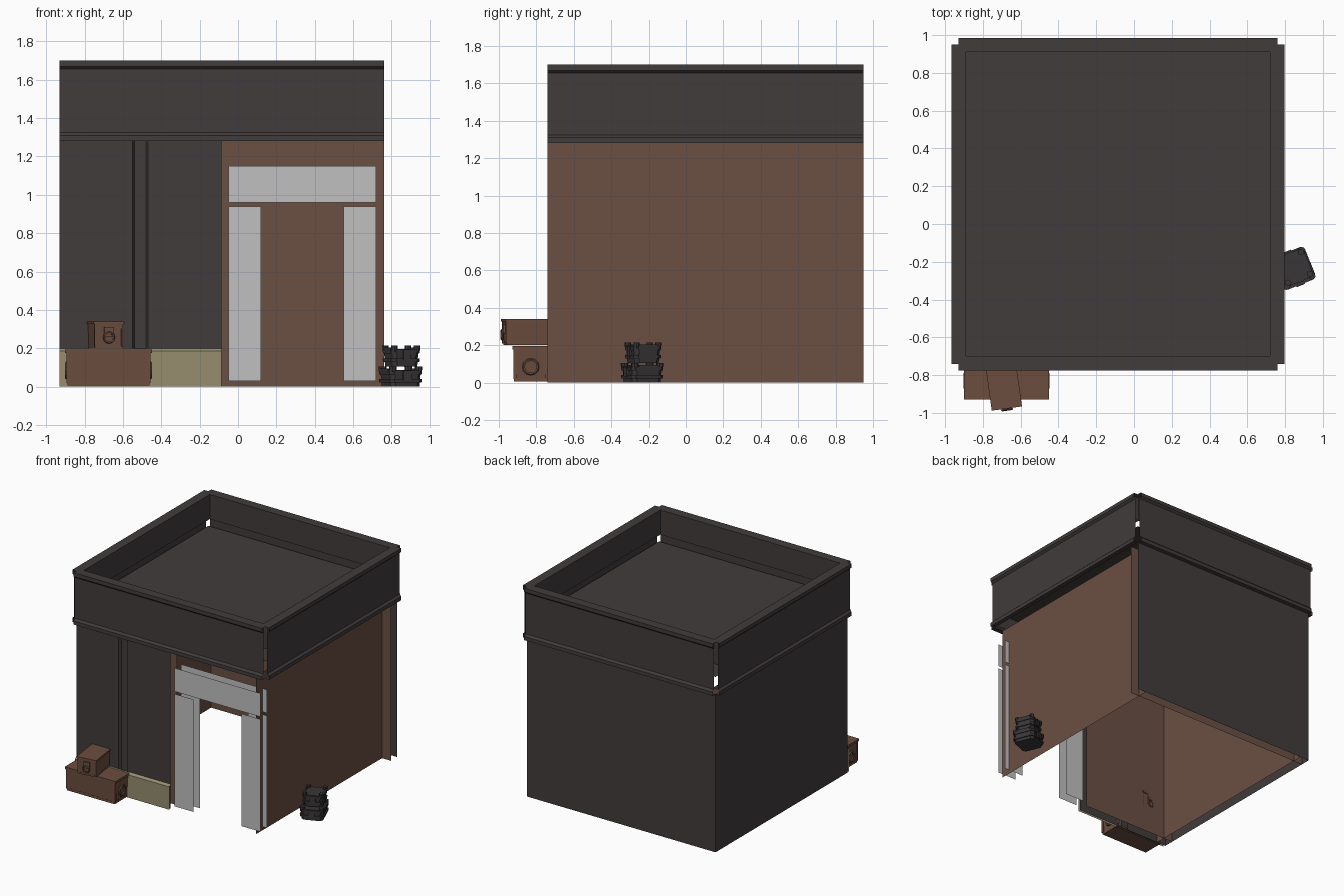
import bpy
import bmesh
from math import radians, pi
from mathutils import Vector, Matrix

old = bpy.data.objects.get("Cube")
if old:
    bpy.data.objects.remove(old)


def material(name, rgb):
    m = bpy.data.materials.new(name)
    m.use_nodes = True
    m.diffuse_color = (*rgb, 1)
    m.node_tree.nodes["Principled BSDF"].inputs["Base Color"].default_value = (*rgb, 1)
    return m


DARK = material("charcoal panel", (0.054, 0.045, 0.045))
BROWN = material("brown wall", (0.147, 0.08, 0.056))
GREY = material("light grey trim", (0.527, 0.527, 0.527))
BEIGE = material("beige skirting", (0.305, 0.266, 0.159))
LEATHER = material("chest brown", (0.15, 0.075, 0.05))
IRON = material("dark case", (0.042, 0.037, 0.038))

# Building square and heights
CX, CY, H = -0.085, 0.105, 0.845
X0, X1, Y0, Y1 = CX - H, CX + H, CY - H, CY + H
GAP = 0.08
EAVE = 1.28


def finish(name, bm, mat, matrix=None):
    if matrix:
        bm.transform(matrix)
    mesh = bpy.data.meshes.new(name)
    bm.to_mesh(mesh)
    bm.free()
    mesh.materials.append(mat)
    ob = bpy.data.objects.new(name, mesh)
    bpy.context.collection.objects.link(ob)
    return ob


def sheet(name, path, sweep, mat, matrix=None):
    """Open surface: a polyline swept along one vector."""
    bm = bmesh.new()
    a = [bm.verts.new(p) for p in path]
    b = [bm.verts.new(Vector(p) + Vector(sweep)) for p in path]
    for i in range(len(path) - 1):
        bm.faces.new((a[i], a[i + 1], b[i + 1], b[i]))
    return finish(name, bm, mat, matrix)


def wall(name, p, q, mat, z0=0, z1=EAVE):
    return sheet(name, [(*p, z0), (*q, z0)], (0, 0, z1 - z0), mat)


def box(name, centre, size, mat, matrix=None, taper=1, bevel=0):
    """Box whose bottom may be narrower than its top."""
    bm = bmesh.new()
    bmesh.ops.create_cube(bm, size=1)
    for v in bm.verts:
        k = taper if v.co.z < 0 else 1
        v.co = Vector((v.co.x * size[0] * k, v.co.y * size[1] * k, v.co.z * size[2])) + Vector(centre)
    if bevel:
        upright = [e for e in bm.edges if abs(e.verts[0].co.z - e.verts[1].co.z) > size[2] / 2]
        bmesh.ops.bevel(bm, geom=upright, offset=bevel, segments=1, affect='EDGES')
    return finish(name, bm, mat, matrix)


def ring(name, centre, radius, tube, mat, matrix, axis):
    bpy.ops.mesh.primitive_torus_add(major_segments=12, minor_segments=5,
                                     major_radius=radius, minor_radius=tube)
    ob = bpy.context.object
    ob.name = name
    ob.data.transform(matrix @ Matrix.Translation(centre) @ Matrix.Rotation(pi / 2, 4, axis))
    ob.data.materials.append(mat)


# Outer and inner wall skins
wall("left_outer_wall", (X0, Y0), (X0, Y1), DARK)
wall("back_outer_wall", (X0, Y1), (X1, Y1), DARK)
wall("left_inner_wall", (X0 + GAP, Y0), (X0 + GAP, Y1), BROWN)
wall("back_inner_wall", (X0, Y1 - GAP), (X1, Y1 - GAP), BROWN)
wall("right_inner_wall", (X1 - GAP, Y0), (X1 - GAP, Y1), BROWN)
wall("front_inner_wall", (X0, Y0 + GAP), (CX, Y0 + GAP), BROWN)

# Front panel with a vertical groove
groove = [(X0, 0), (-0.55, 0), (-0.54, 0.02), (-0.48, 0.02), (-0.47, 0), (CX, 0)]
sheet("front_panel", [(x, Y0 + d, 0) for x, d in groove], (0, 0, EAVE), DARK)

# Skirting with a sloped top
skirt = [(-0.018, 0), (-0.018, 0.185), (0, 0.2)]
sheet("front_skirting", [(X0, Y0 + d, z) for d, z in skirt], (H, 0, 0), BEIGE)

# Door surround on both faces of the opening
for side, y in (("outer", Y0), ("inner", Y0 + GAP)):
    wall(side + "_lintel", (-0.05, y), (0.72, y), GREY, 0.96, 1.15)
    for end, x in (("near", -0.05), ("far", 0.55)):
        wall(f"{side}_{end}_jamb", (x, y), (x + 0.17, y), GREY, 0.03, 0.94)

# Roof deck and the four parapet lengths
sheet("roof_deck", [(X0, Y0, 1.42), (X1, Y0, 1.42)], (0, 2 * H, 0), DARK)
parapet = [(0, 1.28), (0.036, 1.28), (0.036, 1.31), (0.02, 1.325), (0.02, 1.655),
           (0.036, 1.67), (0.036, 1.7), (-0.04, 1.7), (-0.04, 1.5)]
for i, side in enumerate(("front", "right", "back", "left")):
    place = Matrix.Translation((CX, CY, 0)) @ Matrix.Rotation(i * pi / 2, 4, 'Z')
    sheet(side + "_parapet", [(-H, -H - d, z) for d, z in parapet], (2 * H, 0, 0), DARK, place)


def chest(name, place, w, d, h, ends):
    """Tapered trunk with a rim, corner straps and ring pulls."""
    box(name + "_body", (0, 0, h * 0.46), (w, d, h * 0.92), LEATHER, place, taper=0.95)
    box(name + "_lid", (0, 0, h * 0.95), (w + 0.012, d + 0.012, h * 0.1), LEATHER, place)
    box(name + "_foot", (0, 0, h * 0.05), (w * 0.97, d * 0.97, h * 0.1), LEATHER, place)
    for sx in (-1, 1):
        for sy in (-1, 1):
            box(name + "_strap", (sx * w * 0.47, sy * d * 0.46, h * 0.5),
                (w * 0.06, d * 0.09, h * 0.86), LEATHER, place, taper=0.97)
    for s in (-1, 1):
        if ends == 'X':
            ring(name + "_handle", (s * w * 0.5, 0, h * 0.42), 0.038, 0.008, LEATHER, place, 'Y')
        else:
            box(name + "_latch", (0, s * d * 0.5, h * 0.62), (0.05, 0.02, h * 0.35), LEATHER, place)
            ring(name + "_ring", (0, s * (d * 0.5 + 0.012), h * 0.4), 0.026, 0.006, LEATHER, place, 'X')


chest("large_chest", Matrix.Translation((-0.675, -0.83, 0.005)), 0.44, 0.185, 0.19, 'X')
chest("small_chest", Matrix.Translation((-0.695, -0.82, 0.2)) @ Matrix.Rotation(radians(8), 4, 'Z'),
      0.15, 0.305, 0.14, 'Y')


def case(name, place, w, h):
    """Ribbed storage case with a raised rim at its corners."""
    box(name + "_body", (0, 0, h * 0.42), (w * 0.94, w * 0.94, h * 0.84), IRON, place, 0.93, 0.02)
    for z in (0.3, 0.7):
        box(name + "_band", (0, 0, h * z), (w, w, h * 0.18), IRON, place, 0.98, 0.02)
    for s in (-1, 1):
        for t in (-1, 1):
            box(name + "_corner", (s * w * 0.39, t * w * 0.39, h * 0.86),
                (w * 0.2, w * 0.2, h * 0.28), IRON, place, 0.95, 0.01)
        box(name + "_latch", (0, s * w * 0.49, h * 0.55), (w * 0.25, w * 0.08, h * 0.5), IRON, place)
        box(name + "_side_grip", (s * w * 0.46, 0, h * 0.84), (w * 0.07, w * 0.6, h * 0.12), IRON, place)


turn = Matrix.Rotation(radians(22), 4, 'Z')
case("lower_case", Matrix.Translation((0.847, -0.235, 0)) @ turn, 0.185, 0.105)
case("upper_case", Matrix.Translation((0.85, -0.23, 0.105)) @ turn, 0.16, 0.11)
